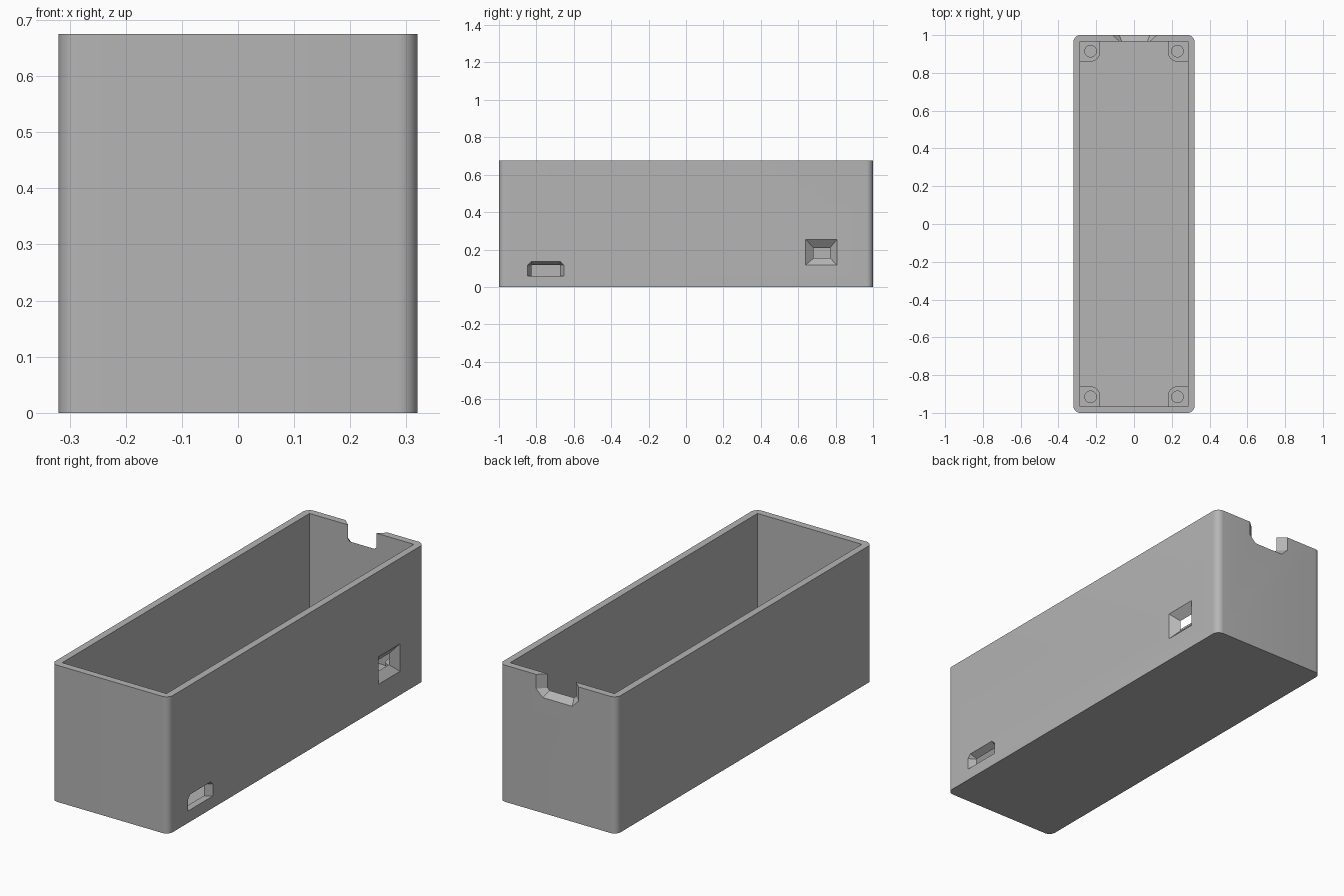
import bpy, bmesh, math

if "Cube" in bpy.data.objects:
    bpy.data.objects.remove(bpy.data.objects["Cube"], do_unlink=True)

HALF_X, HALF_Y, HEIGHT = 0.32, 1.0, 0.675
WALL, FLOOR, CORNER = 0.035, 0.035, 0.035
IN_X, IN_Y = HALF_X - WALL, HALF_Y - WALL

grey = bpy.data.materials.new("light grey plastic")
grey.use_nodes = True
colour = (0.46, 0.46, 0.46, 1)
grey.diffuse_color = colour
grey.node_tree.nodes["Principled BSDF"].inputs["Base Color"].default_value = colour


def loft(name, sections):
    """Closed solid through rings that share one point count."""
    bm = bmesh.new()
    rings = [[bm.verts.new(p) for p in s] for s in sections]
    n = len(rings[0])
    for a, b in zip(rings, rings[1:]):
        for i in range(n):
            j = (i + 1) % n
            bm.faces.new((a[i], a[j], b[j], b[i]))
    bm.faces.new(rings[0])
    bm.faces.new(rings[-1])
    bmesh.ops.recalc_face_normals(bm, faces=bm.faces)
    mesh = bpy.data.meshes.new(name)
    bm.to_mesh(mesh)
    bm.free()
    mesh.materials.append(grey)
    obj = bpy.data.objects.new(name, mesh)
    bpy.context.collection.objects.link(obj)
    return obj


def prism(name, outline, z0, z1):
    return loft(name, [[(x, y, z) for x, y in outline] for z in (z0, z1)])


def select(obj):
    bpy.ops.object.select_all(action="DESELECT")
    obj.select_set(True)
    bpy.context.view_layer.objects.active = obj


def cut(obj, cutter):
    mod = obj.modifiers.new("cut", "BOOLEAN")
    mod.operation, mod.solver, mod.object = "DIFFERENCE", "EXACT", cutter
    select(obj)
    bpy.ops.object.modifier_apply(modifier=mod.name)
    bpy.data.objects.remove(cutter, do_unlink=True)


def arc(cx, cy, r, start, sweep, steps):
    return [(cx + r * math.cos(math.radians(start + sweep * i / steps)),
             cy + r * math.sin(math.radians(start + sweep * i / steps)))
            for i in range(steps + 1)]


def chamfered(u0, u1, v0, v1, c):
    """Rectangle whose two corners on the v1 side are chamfered."""
    s = c if v1 > v0 else -c
    return [(u0, v0), (u1, v0), (u1, v1 - s), (u1 - c, v1), (u0 + c, v1), (u0, v1 - s)]


def tapered_cutter(outer, inner, outside, place):
    """Opening that narrows from the outer wall face to the inner one."""
    depths = [(outside + 0.02, outer), (outside, outer),
              (outside - WALL, inner), (outside - WALL - 0.01, inner)]
    return loft("opening_cutter", [[place(d, u, v) for u, v in shape] for d, shape in depths])


# Outer shell with rounded upright corners
outline = []
for k, (sx, sy) in enumerate([(1, 1), (-1, 1), (-1, -1), (1, -1)]):
    outline += arc(sx * (HALF_X - CORNER), sy * (HALF_Y - CORNER), CORNER, 90 * k, 90, 10)
case = prism("case_body", outline, 0, HEIGHT)

# Square-cornered cavity
cavity = [(-IN_X, -IN_Y), (IN_X, -IN_Y), (IN_X, IN_Y), (-IN_X, IN_Y)]
cut(case, prism("cavity_cutter", cavity, FLOOR, HEIGHT + 0.1))


def on_side(d, u, v):
    return (d, u, v)


def on_back(d, u, v):
    return (u, d, v)


# Port slot near the front of the left wall
cut(case, tapered_cutter(chamfered(-0.847, -0.652, 0.059, 0.135, 0.018),
                         chamfered(-0.825, -0.674, 0.059, 0.118, 0.002), HALF_X, on_side))

# Square switch window near the back of the left wall
cut(case, tapered_cutter([(0.64, 0.117), (0.807, 0.117), (0.807, 0.253), (0.64, 0.253)],
                         [(0.683, 0.155), (0.77, 0.155), (0.77, 0.209), (0.683, 0.209)],
                         HALF_X, on_side))

# Cable notch in the back rim
TOP = HEIGHT + 0.05
cut(case, tapered_cutter(chamfered(-0.113, 0.119, TOP, HEIGHT - 0.105, 0.035),
                         chamfered(-0.074, 0.08, TOP, HEIGHT - 0.08, 0.01), HALF_Y, on_back))

# Screw posts in the four inside corners
SINK, REACH, ROUND, POST_TOP = 0.005, 0.105, 0.05, 0.1
for y_name, sy in (("front", -1), ("back", 1)):
    for x_name, sx in (("right", -1), ("left", 1)):
        wall_x, wall_y = IN_X + SINK, IN_Y + SINK
        near_x, near_y = IN_X - REACH, IN_Y - REACH
        shape = [(wall_x, near_y), (wall_x, wall_y), (near_x, wall_y)]
        shape += arc(near_x + ROUND, near_y + ROUND, ROUND, 180, 90, 8)
        post = prism(f"{y_name}_{x_name}_screw_post",
                     [(sx * x, sy * y) for x, y in shape], FLOOR - SINK, POST_TOP)
        hole = arc(sx * 0.23, sy * 0.915, 0.031, 0, 360, 24)[:-1]
        cut(post, prism("hole_cutter", hole, FLOOR, POST_TOP + 0.05))
        select(post)
        bpy.ops.object.shade_smooth_by_angle(angle=math.radians(30))

select(case)
bpy.ops.object.shade_smooth_by_angle(angle=math.radians(30))
